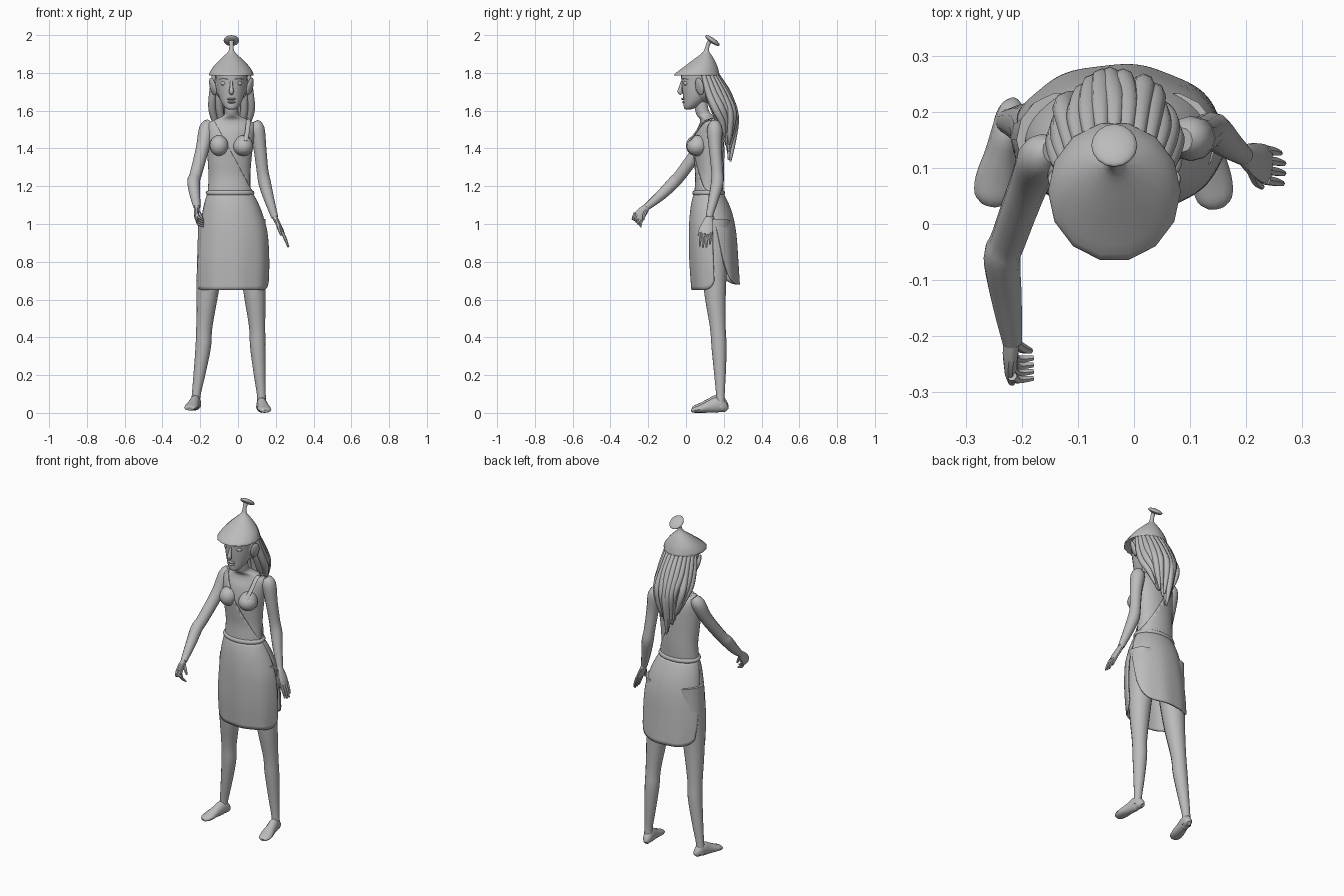
import bpy, bmesh, math, random
from mathutils import Vector

random.seed(4)
grey = bpy.data.materials.new("plain_grey")
grey.diffuse_color = (0.5, 0.5, 0.5, 1)
CX = -0.035  # centre line of the head


def finish(name, bm, angle=50):
    bmesh.ops.recalc_face_normals(bm, faces=bm.faces)
    me = bpy.data.meshes.new(name)
    bm.to_mesh(me)
    bm.free()
    me.materials.append(grey)
    me.shade_smooth()
    me.set_sharp_from_angle(angle=math.radians(angle))
    ob = bpy.data.objects.new(name, me)
    bpy.context.collection.objects.link(ob)
    return ob


def smooth(rows, n):
    """Catmull-Rom rows through the given key rows"""
    out = []
    for i in range(len(rows) - 1):
        a, b, c, d = (rows[max(i - 1, 0)], rows[i], rows[i + 1], rows[min(i + 2, len(rows) - 1)])
        for k in range(n):
            t = k / n
            out.append([0.5 * (2 * q + (r - p) * t + (2 * p - 5 * q + 4 * r - s) * t * t
                               + (3 * q - p - 3 * r + s) * t ** 3) for p, q, r, s in zip(a, b, c, d)])
    return out + [list(rows[-1])]


def loft(rings, closed=True, caps=True):
    bm = bmesh.new()
    vs = [[bm.verts.new(p) for p in ring] for ring in rings]
    m = len(vs[0])
    for a, b in zip(vs, vs[1:]):
        for j in range(m if closed else m - 1):
            k = (j + 1) % m
            bm.faces.new((a[j], a[k], b[k], b[j]))
    if caps:
        bm.faces.new(vs[0])
        bm.faces.new(vs[-1])
    return bm


def stack(rows, sides=20, n=3, shear=0.0, grow=0.0, caps=True):
    """Level ellipses: z, centre x, centre y, half width, half depth"""
    rings = []
    for z, cx, cy, rx, ry in smooth(rows, n):
        k = shear * min(max((z - 1.2) / 0.3, 0), 1)
        ring = []
        for j in range(sides):
            a = math.tau * j / sides
            dx = (rx + grow) * math.cos(a)
            ring.append((cx + dx, cy + (ry + grow) * math.sin(a) + k * dx, z))
        rings.append(ring)
    return loft(rings, caps=caps)


def tube(name, rows, sides=10, n=3, up=(0, -1, 0)):
    """Sweep: x, y, z, radius across, radius along up"""
    rows = smooth([r if len(r) == 5 else (*r, r[3]) for r in rows], n)
    pts = [Vector(r[:3]) for r in rows]
    rings = []
    for i, p in enumerate(pts):
        t = (pts[min(i + 1, len(pts) - 1)] - pts[max(i - 1, 0)]).normalized()
        s = t.cross(Vector(up)).normalized()
        u = s.cross(t)
        ra, rb = rows[i][3:]
        rings.append([p + s * ra * math.cos(math.tau * j / sides) + u * rb * math.sin(math.tau * j / sides)
                      for j in range(sides)])
    return finish(name, loft(rings))


def ball(name, loc, scale, rot=(0, 0, 0), seg=16):
    bm = bmesh.new()
    bmesh.ops.create_uvsphere(bm, u_segments=seg, v_segments=seg // 2 + 2, radius=1)
    ob = finish(name, bm)
    ob.location, ob.scale, ob.rotation_euler = loc, scale, rot
    return ob


# torso and neck
TORSO = [(1.05, -.035, .135, .14, .10), (1.16, -.042, .12, .113, .070), (1.25, -.042, .125, .108, .070),
         (1.33, -.042, .122, .112, .074), (1.41, -.040, .12, .119, .078), (1.48, -.036, .125, .125, .072),
         (1.525, -.034, .127, .125, .055), (1.553, -.034, .12, .085, .045), (1.575, -.034, .10, .042, .042),
         (1.60, -.035, .085, .036, .036), (1.66, -.035, .075, .036, .036)]
finish("torso", stack(TORSO, 24, 4, 0.12))
for side, x, y in (("left", -.1, .052), ("right", .028, .062)):
    ball("chest_" + side, (x, y, 1.415), (.05, .052, .055))

# one-shouldered tunic: an offset torso shell cut on the diagonal
bm = stack(TORSO[1:8], 32, 6, 0.12, 0.006, caps=False)
bmesh.ops.bisect_plane(bm, geom=bm.verts[:] + bm.edges[:] + bm.faces[:], plane_co=(-.03, 0, 1.37),
                       plane_no=(.88, 0, .48), clear_outer=True)
tunic = finish("tunic", bm)
tunic.modifiers.new("cloth", "SOLIDIFY").thickness = 0.006

# breast cloth and strap on the open side
ball("cloth_cup", (.027, .058, 1.41), (.054, .055, .05))
tube("cloth_strap", [(.04, .02, 1.44, .012, .005), (.05, .06, 1.495, .012, .005),
                     (.055, .10, 1.545, .012, .005), (.055, .15, 1.55, .012, .005)])

# skirt: a front and a back panel with open sides
SKIRT = [(1.165, -.042, .12, .118, .077), (1.12, -.037, .125, .138, .095), (1.05, -.03, .133, .160, .113),
         (.95, -.024, .14, .180, .125), (.80, -.026, .147, .190, .129), (.65, -.028, .157, .187, .128)]
prof = smooth(SKIRT, 6)


def skirt_row(z):
    for a, b in zip(prof, prof[1:]):
        if z >= b[0]:
            f = (a[0] - z) / (a[0] - b[0])
            return [p + (q - p) * f for p, q in zip(a, b)]
    return prof[-1]


for name, mid in (("skirt_front", -90), ("skirt_back", 90)):
    rings = []
    for i in range(25):
        d = i / 24
        ring = []
        for j in range(37):
            t = j / 18 - 1
            if mid < 0:
                half, hem = 93 - 5 * d, .65 + .05 * abs(t) ** 10
            else:
                half, hem = 92 - 26 * d, .68 + (.12 if t < 0 else .04) * abs(t) ** 5
            z, cx, cy, rx, ry = skirt_row(1.165 + (hem - 1.165) * d)
            a = math.radians(mid + half * t)
            k = 1 + .012 * d * math.cos(9 * a) + (.01 if mid > 0 else 0)
            ring.append((cx + rx * k * math.cos(a), cy + ry * k * math.sin(a), z))
        rings.append(ring)
    panel = finish(name, loft(rings, closed=False, caps=False))
    panel.modifiers.new("cloth", "SOLIDIFY").thickness = 0.008

# rope belt
bpy.ops.mesh.primitive_torus_add(major_radius=.116, minor_radius=.013, major_segments=32, minor_segments=8,
                                 location=(-.042, .12, 1.165))
belt = bpy.context.object
belt.name = "belt"
belt.scale = (1, .67, 1)
belt.data.materials.append(grey)
belt.data.shade_smooth()

# legs and feet
LEGS = {"left": [(-.125, .15, 1.02, .085), (-.158, .152, .68, .062), (-.178, .168, .46, .043),
                 (-.184, .175, .35, .041), (-.205, .18, .2, .031), (-.222, .182, .09, .023), (-.224, .182, .03, .026)],
        "right": [(.062, .15, 1.02, .085), (.085, .152, .68, .062), (.101, .168, .46, .043),
                  (.105, .175, .35, .041), (.115, .18, .2, .031), (.124, .182, .09, .023), (.124, .182, .03, .026)]}
for side, heel, toe, lift in (("left", (-.215, .215), (-.257, .035), .012), ("right", (.118, .215), (.146, .03), 0)):
    tube(side + "_leg", LEGS[side], 14, 4)
    foot = []
    for f, w, h in ((0, .012, .014), (.08, .024, .028), (.25, .027, .042), (.5, .03, .032),
                    (.75, .036, .021), (.93, .031, .014), (1, .016, .008)):
        foot.append((heel[0] + (toe[0] - heel[0]) * f, heel[1] + (toe[1] - heel[1]) * f, lift + h, w, h))
    tube(side + "_foot", foot, 12, 3, (0, 0, 1))

# arms
tube("left_arm", [(-.145, .13, 1.54, .022), (-.165, .12, 1.505, .04), (-.188, .07, 1.40, .035),
                  (-.223, -.025, 1.265, .032), (-.235, -.06, 1.225, .033), (-.228, -.13, 1.155, .028),
                  (-.217, -.21, 1.088, .018)], 12, 4)
tube("right_arm", [(.085, .15, 1.54, .022), (.10, .152, 1.505, .04), (.116, .155, 1.40, .034),
                   (.13, .165, 1.28, .031), (.142, .165, 1.215, .033), (.165, .145, 1.13, .027),
                   (.195, .122, 1.035, .018)], 12, 4)

# hands: palm, four fingers and thumb
tube("right_palm", [(.193, .123, 1.04, .014, .017), (.21, .116, 1.005, .013, .03), (.228, .108, .97, .012, .036),
                    (.24, .104, .945, .008, .034)], 10, 3)
tube("left_palm", [(-.217, -.205, 1.092, .015, .017), (-.22, -.23, 1.065, .014, .028), (-.219, -.255, 1.035, .012, .03),
                   (-.214, -.265, 1.015, .009, .026)], 10, 3)
for i in range(4):
    y, long = .078 + .018 * i, (.92, 1, 1, .8)[i]
    tube(f"right_finger_{i}", [(.235, y, .955, .009), (.235 + .018 * long, y - .003, .955 - .04 * long, .008),
                               (.235 + .032 * long, y - .006, .955 - .078 * long, .005)], 6, 3)
    y, z = -.235 - .012 * i, 1.01 + .012 * i
    tube(f"left_finger_{i}", [(-.217, y, z + .012, .009), (-.207, y - .006, z - .012, .008),
                              (-.18, y - .004, z - .024, .005)], 6, 3)
tube("right_thumb", [(.207, .10, 1.01, .009), (.217, .078, .975, .009), (.228, .066, .94, .005)], 6, 3)
tube("left_thumb", [(-.212, -.212, 1.07, .009), (-.198, -.222, 1.045, .009), (-.184, -.226, 1.02, .005)], 6, 3)

# head
finish("head", stack([(1.606, CX, .012, .014, .012), (1.613, CX, .018, .03, .028), (1.635, CX, .035, .048, .048),
                      (1.67, CX, .055, .065, .07), (1.71, CX, .066, .075, .086), (1.75, CX, .07, .08, .093),
                      (1.80, CX, .075, .085, .1), (1.83, CX, .08, .07, .075)], 24, 3))
tube("nose", [(CX, -.02, 1.755, .007), (CX, -.028, 1.725, .009), (CX, -.032, 1.70, .013), (CX, -.022, 1.688, .008)], 8)
ball("upper_lip", (CX, -.013, 1.662), (.024, .013, .006))
ball("lower_lip", (CX, -.008, 1.645), (.021, .013, .007))
for side, s in (("left", -1), ("right", 1)):
    ball(side + "_eye", (CX + .04 * s, .002, 1.745), (.018, .016, .013))
    tube(side + "_brow", [(CX + .018 * s, -.018, 1.765, .005), (CX + .042 * s, -.01, 1.772, .005),
                          (CX + .064 * s, .014, 1.765, .003)], 6, 3, (0, 0, 1))
    ball(side + "_ear", (CX + .098 * s, .072, 1.728), (.012, .026, .048), (0, .28 * s, -.6 * s))

# hair: skull cap and hanging locks in two layers
ball("hair_cap", (CX, .095, 1.735), (.092, .095, .095))
for layer, count, k in ((0, 13, 1.0), (1, 9, .68)):
    for i in range(count):
        a = math.radians(-84 + 168 * i / (count - 1))
        s, c = math.sin(a) * k, math.cos(a) * k
        j = random.uniform(-.012, .012)
        drop = .13 * abs(s) + random.uniform(-.01, .04)
        tube(f"hair_lock_{layer}_{i}",
             [(CX + .092 * s, .085 + .08 * c, 1.79, .012), (CX + .1 * s, .11 + .112 * c, 1.69, .019),
              (CX + .096 * s + j, .145 + .115 * c, 1.57 + drop * .3, .02),
              (CX + .078 * s + j, .185 + .065 * c, 1.45 + drop * .7, .016),
              (CX + .058 * s, .205 + .03 * c, 1.335 + drop, .005)], 8, 4)

# pointed cap with a stalk and tilted button
finish("hat", stack([(1.80, CX, .06, .095, .10), (1.787, CX, .057, .117, .124), (1.80, CX, .061, .115, .118),
                     (1.83, CX, .077, .098, .093), (1.865, CX, .092, .066, .062), (1.893, CX, .103, .036, .034),
                     (1.915, CX, .108, .015, .015), (1.945, CX, .115, .011, .011), (1.972, CX, .128, .014, .014)], 14, 2))
ball("hat_button", (CX, .14, 1.971), (.041, .046, .014), (math.radians(-35), 0, 0))
